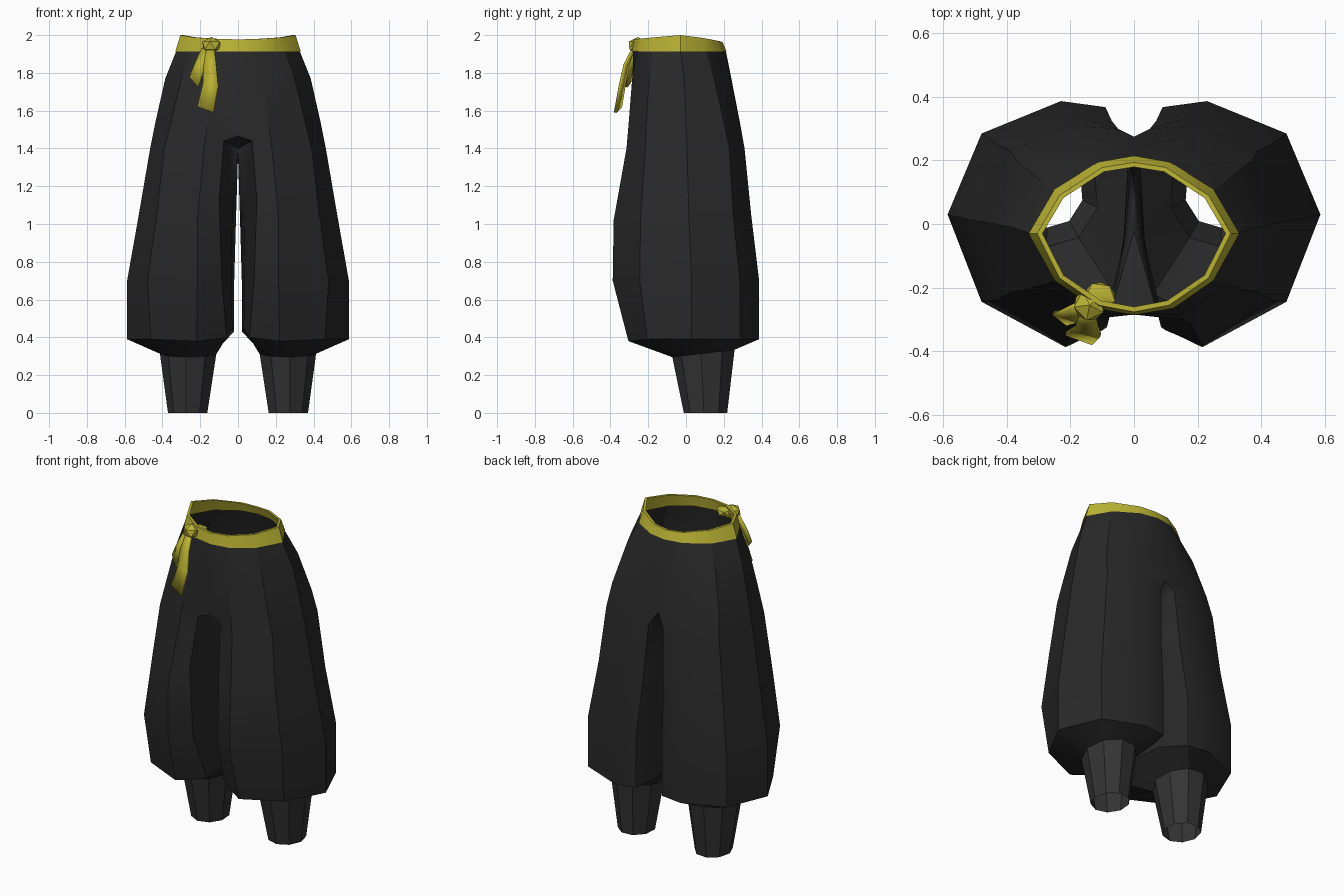
import bpy, bmesh, math
from mathutils import Vector

if "Cube" in bpy.data.objects:
    bpy.data.objects.remove(bpy.data.objects["Cube"])


def material(name, rgb):
    m = bpy.data.materials.new(name)
    m.diffuse_color = (*rgb, 1)
    m.use_nodes = True
    m.node_tree.nodes["Principled BSDF"].inputs["Base Color"].default_value = m.diffuse_color
    return m


BLACK = material("black cloth", (0.022, 0.022, 0.022))
GREY = material("dark grey cloth", (0.034, 0.034, 0.034))
YELLOW = material("yellow cloth", (0.50, 0.45, 0.035))


def make(name, verts, faces, mat, mirror=False, thick=0):
    me = bpy.data.meshes.new(name)
    me.from_pydata([tuple(v) for v in verts], [], faces)
    ob = bpy.data.objects.new(name, me)
    bpy.context.collection.objects.link(ob)
    me.materials.append(mat)
    if mirror:
        mod = ob.modifiers.new("mirror", 'MIRROR')
        mod.use_clip = True
        mod.merge_threshold = 0.001
    if thick:
        mod = ob.modifiers.new("thickness", 'SOLIDIFY')
        mod.thickness = thick
        mod.offset = 0
    bpy.ops.object.select_all(action='DESELECT')
    ob.select_set(True)
    bpy.context.view_layer.objects.active = ob
    bpy.ops.object.shade_smooth_by_angle(angle=math.radians(30))
    return ob


def bridge(a, b, n, closed):
    """Quads between ring a (upper) and ring b (lower), given start indices."""
    return [(b + i, b + (i + 1) % n, a + (i + 1) % n, a + i)
            for i in range(n if closed else n - 1)]


def ring(z, pts):
    return [(p[0], p[1], p[2] if len(p) > 2 else z) for p in pts]


def ellipse(cx, cy, rx, ry, z, slope=0):
    out = []
    for i in range(9):
        a = math.radians(-125 + 40 * i)
        out.append((cx + rx * math.cos(a), cy + ry * math.sin(a), z + slope * math.sin(a)))
    return out


# Trousers: half rings (front centre -> side -> back centre) above the crotch
hip = [
    ring(1.92, [(0, -.28), (.12, -.26), (.245, -.175), (.325, -.03), (.245, .105), (.11, .19), (0, .21)]),
    ring(1.77, [(0, -.283), (.14, -.285), (.30, -.195), (.385, -.01), (.31, .15), (.14, .235), (0, .24)]),
    ring(1.54, [(0, -.285, 1.465), (.16, -.303), (.355, -.21), (.437, 0), (.37, .20), (.18, .285), (0, .275, 1.48)]),
]
# Full rings of one leg below the crotch
leg = [
    ring(1.40, [(.075, -.285, 1.44), (.18, -.315), (.39, -.215), (.465, .005), (.39, .23), (.2, .31),
                (.05, .30), (0, .15, 1.36), (0, -.02, 1.40)]),
    ring(1.05, [(.10, -.335, 1.13), (.215, -.383, 1.02), (.43, -.24), (.525, .015), (.43, .25), (.21, .345),
                (.07, .325), (.01, .18), (.03, -.05)]),
    ring(.70, [(.085, -.325), (.215, -.388), (.48, -.245), (.587, .03), (.48, .285), (.23, .387),
               (.09, .368), (.02, .19), (.035, -.08)]),
    ring(.39, [(.06, -.22, .40), (.22, -.305, .38), (.46, -.205), (.587, .03), (.48, .285), (.23, .387),
               (.09, .368), (.02, .19, .43), (.03, -.03, .45)]),
    ellipse(.262, .095, .152, .168, .315, .02),
]
verts, faces = [], []
for r in hip + leg:
    verts += r
for k in range(3):
    faces += bridge(7 * k, 7 * (k + 1), 7, False)
for k in range(4):
    faces += bridge(21 + 9 * k, 30 + 9 * k, 9, True)
faces += [(14, 29, 21), (20, 27, 28)]          # crotch gussets
make("trousers", verts, faces, BLACK, mirror=True)

# Ankle cuffs, open at the bottom
cuff = ellipse(.262, .095, .152, .168, .315, .02) + ellipse(.265, .105, .106, .117, 0)
make("ankle_cuffs", cuff, bridge(0, 9, 9, True), GREY, mirror=True)

# Waistband: outer bottom, outer top, inner top, inner bottom
low = ring(1.912, [(0, -.287), (.125, -.265), (.25, -.178), (.332, -.03), (.25, .11), (.113, .195), (0, .215)])
top = [(0, -.277, 1.977), (.11, -.256, 1.98), (.235, -.17, 1.988), (.305, -.03, 2.0), (.235, .09, 1.985),
       (.10, .178, 1.968), (0, .194, 1.963)]


def shrink(r, dz=0):
    return [(x * .945, (y + .03) * .935 - .03, z + dz) for x, y, z in r]


band = shrink(low) + shrink(top) + top + low
faces = []
for k in range(3):
    faces += bridge(7 * k, 7 * (k + 1), 7, False)
make("waistband", band, faces, YELLOW, mirror=True)


# Knot: a faceted ball with a smaller side loop
def lump(name, loc, size, turn):
    bm = bmesh.new()
    bmesh.ops.create_icosphere(bm, subdivisions=1, radius=1)
    c, s = math.cos(turn), math.sin(turn)
    vs = []
    for v in bm.verts:
        p = Vector((v.co.x * size[0], v.co.y * size[1], v.co.z * size[2]))
        vs.append((loc[0] + c * p.x - s * p.y, loc[1] + s * p.x + c * p.y, loc[2] + p.z))
    fs = [[v.index for v in f.verts] for f in bm.faces]
    bm.free()
    make(name, vs, fs, YELLOW)


lump("knot", (-.14, -.255, 1.945), (.055, .055, .045), -.5)
lump("knot_loop", (-.105, -.225, 1.95), (.055, .045, .03), -.4)


# Hanging sash tails: ribbons from left / right edge pairs
def ribbon(name, pairs):
    vs = [p for pair in pairs for p in pair]
    fs = [(2 * i, 2 * i + 2, 2 * i + 3, 2 * i + 1) for i in range(len(pairs) - 1)]
    make(name, vs, fs, YELLOW, thick=.014)


ribbon("long_tail", [((-.165, -.27, 1.93), (-.125, -.28, 1.93)),
                     ((-.18, -.305, 1.84), (-.115, -.325, 1.84)),
                     ((-.185, -.325, 1.74), (-.105, -.35, 1.73)),
                     ((-.215, -.345, 1.62), (-.13, -.375, 1.59))])
ribbon("short_tail", [((-.19, -.255, 1.93), (-.145, -.275, 1.92)),
                      ((-.23, -.275, 1.84), (-.175, -.305, 1.83)),
                      ((-.255, -.28, 1.775), (-.21, -.315, 1.725))])
